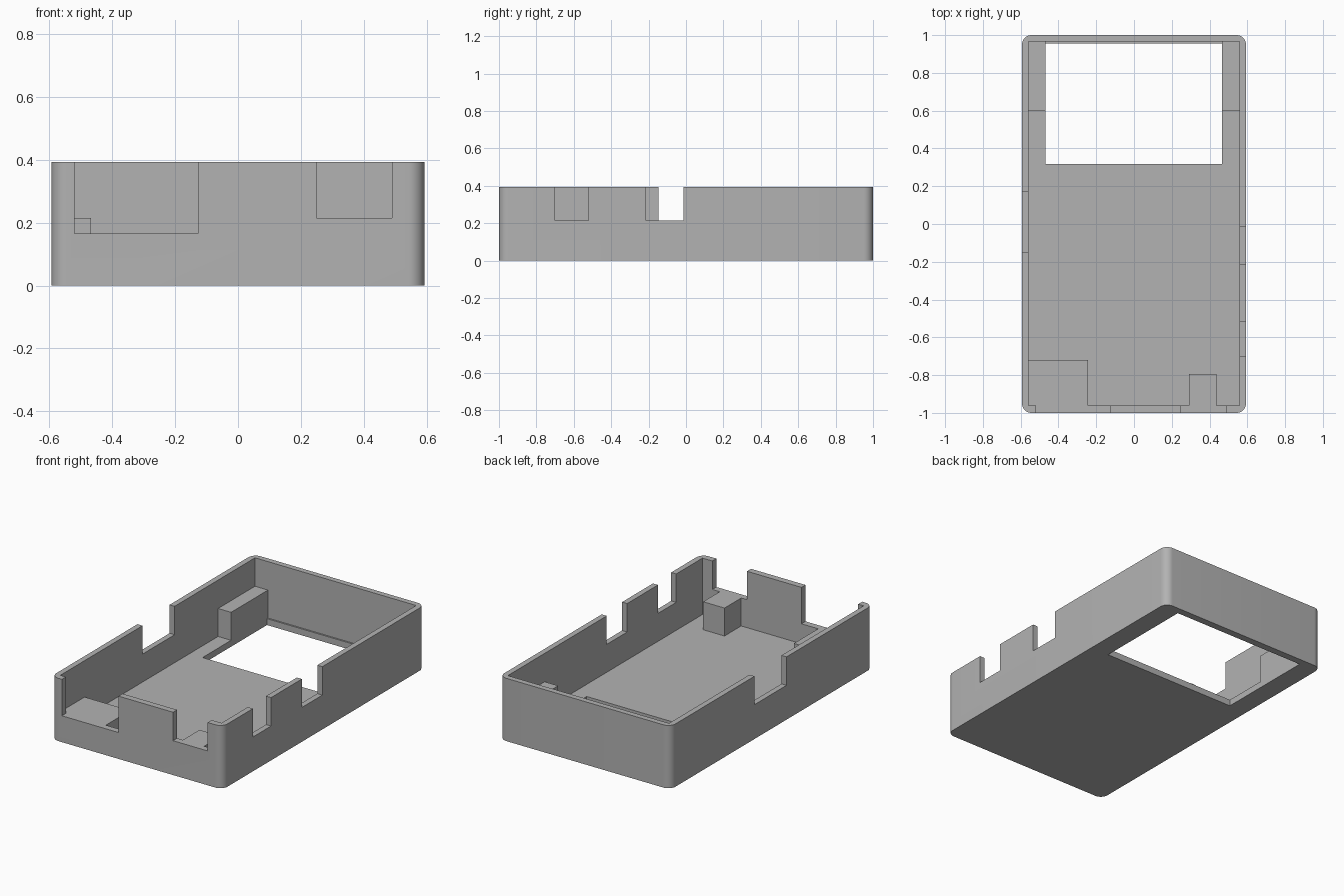
import bpy
import bmesh
import math

cube = bpy.data.objects.get("Cube")
if cube:
    bpy.data.objects.remove(cube, do_unlink=True)

# Single plain grey
GREY = (0.448, 0.448, 0.448, 1)
grey = bpy.data.materials.new("plain_grey")
grey.use_nodes = True
grey.diffuse_color = GREY
grey.node_tree.nodes["Principled BSDF"].inputs["Base Color"].default_value = GREY

# Main sizes
HALF_X, HALF_Y, HEIGHT = 0.593, 1.0, 0.393
IN_X, IN_FRONT, IN_BACK = 0.558, -0.96, 0.965
FLOOR, SILL, LOW_SILL = 0.04, 0.215, 0.165
OVER = 0.5


def box(name, x, y, z, corner=0):
    """Box from (min, max) ranges, with optional rounded upright edges."""
    bm = bmesh.new()
    bmesh.ops.create_cube(bm, size=1)
    for v in bm.verts:
        v.co = [r[0] if c < 0 else r[1] for c, r in zip(v.co, (x, y, z))]
    if corner:
        upright = [e for e in bm.edges
                   if abs(e.verts[0].co.z - e.verts[1].co.z) > 0.01]
        bmesh.ops.bevel(bm, geom=upright, offset=corner, segments=10,
                        profile=0.5, affect='EDGES')
    mesh = bpy.data.meshes.new(name)
    bm.to_mesh(mesh)
    bm.free()
    mesh.materials.append(grey)
    obj = bpy.data.objects.new(name, mesh)
    bpy.context.collection.objects.link(obj)
    return obj


def cut(target, name, x, y, z):
    """Subtract a box from the target and discard the cutter."""
    cutter = box(name, x, y, z)
    cutter.hide_render = True
    mod = target.modifiers.new(name, 'BOOLEAN')
    mod.operation, mod.solver, mod.object = 'DIFFERENCE', 'EXACT', cutter
    bpy.context.view_layer.objects.active = target
    bpy.ops.object.modifier_apply(modifier=mod.name)
    bpy.data.objects.remove(cutter, do_unlink=True)


# Open tray with rounded upright corners
case = box("case_shell", (-HALF_X, HALF_X), (-HALF_Y, HALF_Y), (0, HEIGHT), 0.05)
cut(case, "cavity", (-IN_X, IN_X), (IN_FRONT, IN_BACK), (FLOOR, OVER))
cut(case, "floor_window", (-0.468, 0.465), (0.318, 0.955), (-0.1, 0.1))

# Notches in the front wall
for x, sill in (((-0.52, -0.127), LOW_SILL), ((0.25, 0.49), SILL)):
    cut(case, "front_notch", x, (-1.1, IN_FRONT + 0.02), (sill, OVER))

# Notches in the side walls
for side, y in ((1, (-0.7, -0.52)), (1, (-0.215, -0.013)), (-1, (-0.147, 0.17))):
    x = sorted((side * (IN_X - 0.02), side * 0.7))
    cut(case, "side_notch", x, y, (SILL, OVER))

# Support blocks standing on the floor
box("front_right_ledge", (-IN_X, -0.243), (IN_FRONT, -0.72), (FLOOR, LOW_SILL))
box("front_left_block", (0.29, 0.438), (IN_FRONT, -0.795), (FLOOR, SILL))
box("back_right_block", (-IN_X, -0.468), (0.6, IN_BACK), (FLOOR, SILL))
box("back_left_block", (0.465, IN_X), (0.6, IN_BACK), (FLOOR, SILL))

# Smooth corners, crisp edges
bpy.ops.object.select_all(action='DESELECT')
case.select_set(True)
bpy.context.view_layer.objects.active = case
bpy.ops.object.shade_smooth_by_angle(angle=math.radians(30))
